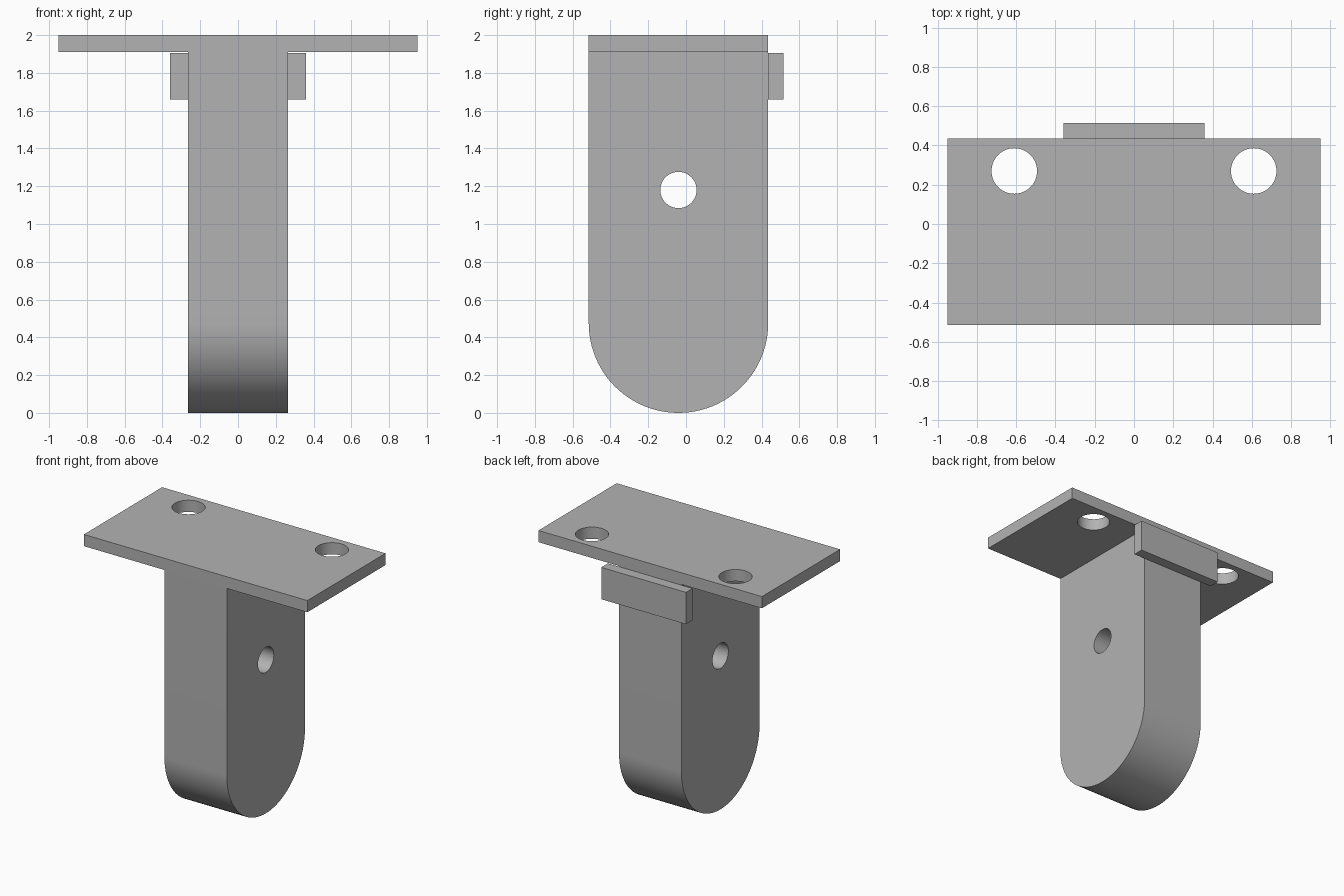
import bpy, bmesh, math
from mathutils import Matrix, Vector

cube = bpy.data.objects.get("Cube")
if cube:
    bpy.data.objects.remove(cube, do_unlink=True)

FRONT, BACK, MID = -0.515, 0.435, -0.04
LEG_HALF, RADIUS = 0.265, 0.475
PLATE_BOTTOM, TOP = 1.91, 2.0

grey = bpy.data.materials.new("plain_grey")
grey.use_nodes = True
colour = (0.45, 0.45, 0.45, 1)
grey.diffuse_color = colour
grey.node_tree.nodes["Principled BSDF"].inputs["Base Color"].default_value = colour


def finish(name, bm):
    bmesh.ops.recalc_face_normals(bm, faces=bm.faces)
    mesh = bpy.data.meshes.new(name)
    bm.to_mesh(mesh)
    bm.free()
    mesh.materials.append(grey)
    obj = bpy.data.objects.new(name, mesh)
    bpy.context.collection.objects.link(obj)
    return obj


def box(name, low, high):
    low, high = Vector(low), Vector(high)
    bm = bmesh.new()
    place = Matrix.Translation((low + high) / 2) @ Matrix.Diagonal((*(high - low), 1))
    bmesh.ops.create_cube(bm, size=1, matrix=place)
    return finish(name, bm)


def rod(name, centre, radius, axis):
    bm = bmesh.new()
    turn = Matrix.Rotation(math.pi / 2, 4, "Y") if axis == "X" else Matrix()
    bmesh.ops.create_cone(bm, cap_ends=True, segments=64, radius1=radius, radius2=radius,
                          depth=1, matrix=Matrix.Translation(centre) @ turn)
    return finish(name, bm)


def combine(target, helper, operation):
    mod = target.modifiers.new(operation.lower(), "BOOLEAN")
    mod.operation, mod.object, mod.solver = operation, helper, "EXACT"
    bpy.context.view_layer.objects.active = target
    bpy.ops.object.modifier_apply(modifier=mod.name)
    bpy.data.objects.remove(helper, do_unlink=True)


# Leg: straight sides with a half-round foot, extruded across x
outline = [(BACK, TOP), (FRONT, TOP)]
for i in range(49):
    a = math.pi * (1 + i / 48)
    outline.append((MID + RADIUS * math.cos(a), RADIUS + RADIUS * math.sin(a)))
bm = bmesh.new()
side = bm.faces.new([bm.verts.new((-LEG_HALF, y, z)) for y, z in outline])
extruded = bmesh.ops.extrude_face_region(bm, geom=[side])["geom"]
bmesh.ops.translate(bm, vec=(2 * LEG_HALF, 0, 0),
                    verts=[v for v in extruded if isinstance(v, bmesh.types.BMVert)])
bracket = finish("bracket_leg_and_plate", bm)

# Mounting plate merged with the leg
plate = box("plate", (-0.95, FRONT, PLATE_BOTTOM), (0.95, BACK, TOP))
combine(bracket, plate, "UNION")

# Pin hole through the leg and two screw holes through the plate
combine(bracket, rod("pin_cutter", (0, MID, 1.18), 0.096, "X"), "DIFFERENCE")
for x in (-0.61, 0.61):
    combine(bracket, rod("screw_cutter", (x, 0.27, 1.95), 0.116, "Z"), "DIFFERENCE")

# Crossbar on the back of the leg
bar = box("back_crossbar", (-0.36, BACK, 1.66), (0.36, 0.515, 1.905))

for obj in (bracket, bar):
    bpy.ops.object.select_all(action="DESELECT")
    obj.select_set(True)
    bpy.context.view_layer.objects.active = obj
    bpy.ops.object.shade_smooth_by_angle(angle=math.radians(30))
